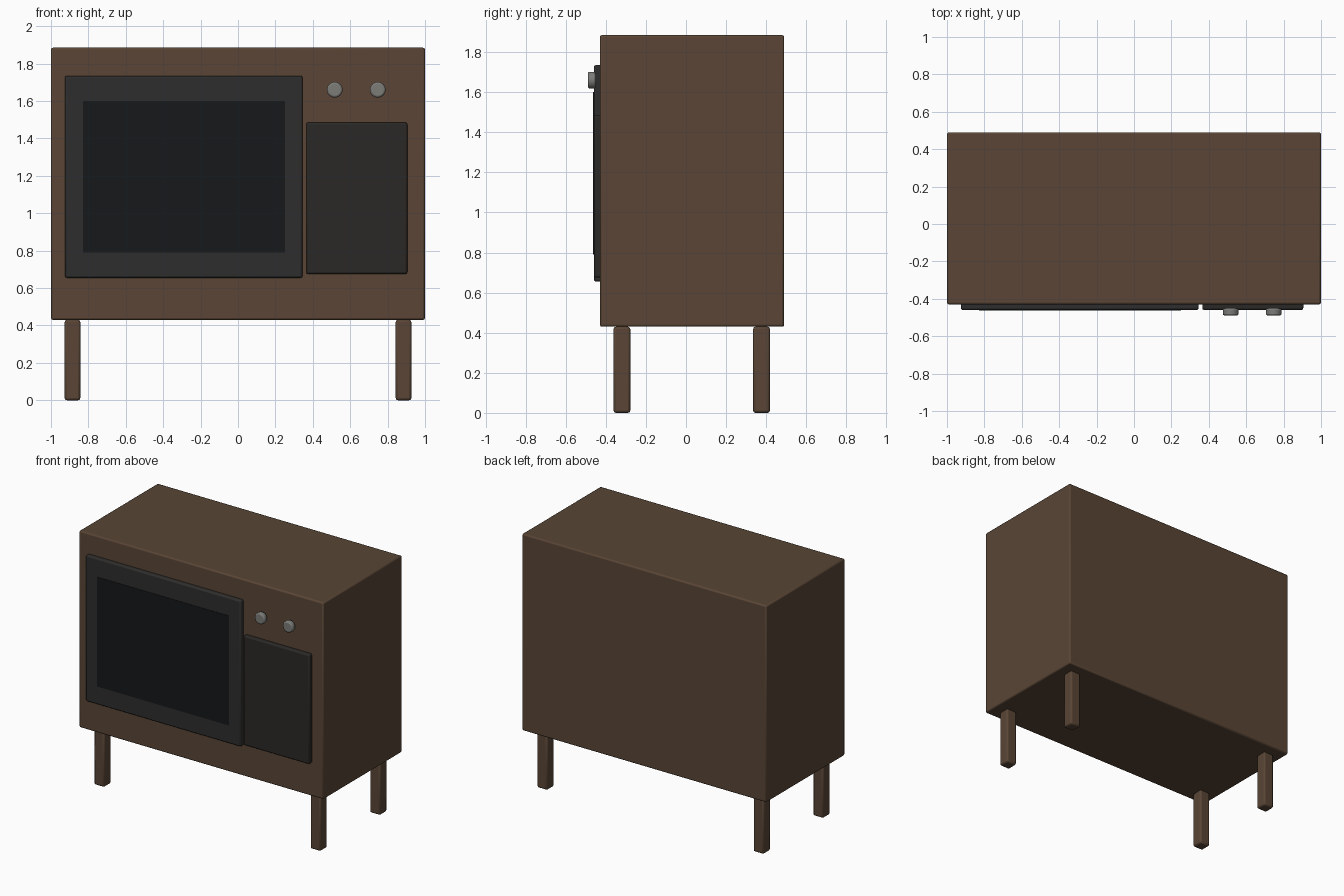
import bpy, math

if "Cube" in bpy.data.objects:
    bpy.data.objects.remove(bpy.data.objects["Cube"])


def material(name, rgb):
    m = bpy.data.materials.new(name)
    m.diffuse_color = (*rgb, 1)
    m.use_nodes = True
    m.node_tree.nodes["Principled BSDF"].inputs["Base Color"].default_value = m.diffuse_color
    return m


wood = material("wood", (0.10, 0.06, 0.036))
frame_dark = material("dark_plastic", (0.028, 0.027, 0.026))
cloth = material("speaker_cloth", (0.024, 0.022, 0.02))
glass = material("dark_glass", (0.008, 0.009, 0.01))
metal = material("knob_metal", (0.2, 0.2, 0.19))


def finish(ob, name, mat, bevel):
    ob.name = name
    ob.data.materials.append(mat)
    bpy.ops.object.transform_apply(location=False, rotation=True, scale=True)
    if bevel:
        b = ob.modifiers.new("Bevel", 'BEVEL')
        b.width = bevel
        b.segments = 2
        b.limit_method = 'ANGLE'
    bpy.ops.object.shade_smooth_by_angle(angle=math.radians(30))
    return ob


def box(name, x, y, z, mat, bevel=0.01):
    """Box from (min, max) ranges on each axis."""
    bpy.ops.mesh.primitive_cube_add(size=1, location=[sum(r) / 2 for r in (x, y, z)])
    ob = bpy.context.object
    ob.scale = [r[1] - r[0] for r in (x, y, z)]
    return finish(ob, name, mat, bevel)


# Cabinet body
box("cabinet", (-1, 1), (-0.43, 0.49), (0.43, 1.885), wood)

# Screen surround and glass
box("screen_frame", (-0.925, 0.345), (-0.46, -0.42), (0.655, 1.735), frame_dark)
box("screen_glass", (-0.83, 0.25), (-0.463, -0.45), (0.79, 1.60), glass, 0)

# Speaker panel
box("speaker_panel", (0.365, 0.905), (-0.46, -0.42), (0.675, 1.485), cloth)

# Control knobs
for i, x in enumerate((0.517, 0.747)):
    bpy.ops.mesh.primitive_cylinder_add(vertices=24, radius=0.042, depth=0.04,
                                        location=(x, -0.47, 1.66),
                                        rotation=(math.pi / 2, 0, 0))
    finish(bpy.context.object, f"knob_{i + 1}", metal, 0.01)

# Four legs
for row, y in (("front", -0.32), ("back", 0.377)):
    for side, x in (("left", -0.885), ("right", 0.885)):
        box(f"{row}_{side}_leg", (x - 0.042, x + 0.042), (y - 0.042, y + 0.042),
            (0, 0.43), wood, 0.012)
